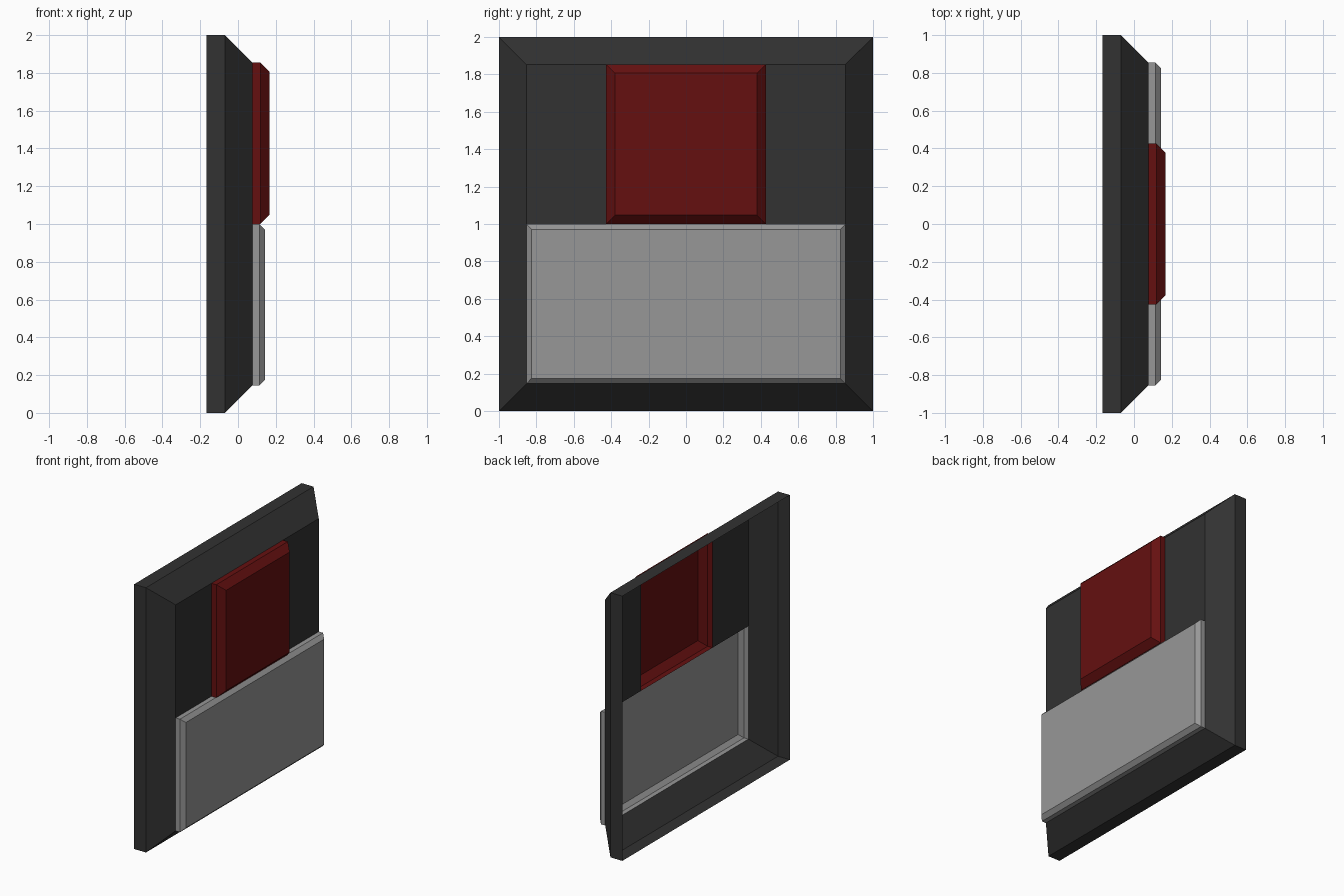
import bpy, bmesh

if "Cube" in bpy.data.objects:
    bpy.data.objects.remove(bpy.data.objects["Cube"])


def material(name, color):
    m = bpy.data.materials.new(name)
    m.diffuse_color = (*color, 1)
    m.use_nodes = True
    m.node_tree.nodes["Principled BSDF"].inputs["Base Color"].default_value = m.diffuse_color
    return m


DARK = material("charcoal", (0.032, 0.032, 0.032))
RED = material("dark red", (0.13, 0.0052, 0.0052))
GREY = material("light grey", (0.31, 0.31, 0.31))


def shell(name, mat, rings, cap=True):
    """Skin stacked rectangles (x, half width, z low, z high); the back stays open."""
    bm = bmesh.new()
    loops = [[bm.verts.new((x, y, z)) for y, z in
              ((-w, lo), (w, lo), (w, hi), (-w, hi))] for x, w, lo, hi in rings]
    for a, b in zip(loops, loops[1:]):
        for i in range(4):
            j = (i + 1) % 4
            bm.faces.new((a[i], a[j], b[j], b[i]))
    if cap:
        bm.faces.new(loops[-1])
    return finish(name, mat, bm)


def finish(name, mat, bm):
    me = bpy.data.meshes.new(name)
    bm.to_mesh(me)
    bm.free()
    me.materials.append(mat)
    ob = bpy.data.objects.new(name, me)
    bpy.context.collection.objects.link(ob)
    return ob


FACE = 0.077   # x of the main front plane
IN = 0.854     # half width of the front plane
BACK, RIM = -0.168, -0.069

# Outer rim and sloped border, open at the back and in the middle
shell("casing", DARK, [(BACK, 1, 0, 2), (RIM, 1, 0, 2),
                       (FACE, IN, 1 - IN, 1 + IN)], cap=False)

# Flat panels on either side of the shutter
for side, label in ((1, "right"), (-1, "left")):
    bm = bmesh.new()
    pts = [(0.427, 1), (IN, 1), (IN, 1 + IN), (0.427, 1 + IN)][::side]
    bm.faces.new([bm.verts.new((FACE, side * y, z)) for y, z in pts])
    finish("side_panel_" + label, DARK, bm)

# Raised red shutter
shell("shutter", RED, [(FACE, 0.427, 1, 1 + IN), (0.118, 0.427, 1, 1 + IN),
                       (0.166, 0.379, 1.048, 0.952 + IN)])

# Raised lower plate
shell("lower_plate", GREY, [(FACE, IN, 1 - IN, 1), (0.113, IN, 1 - IN, 1),
                            (0.142, IN - 0.029, 1.029 - IN, 0.971)])
